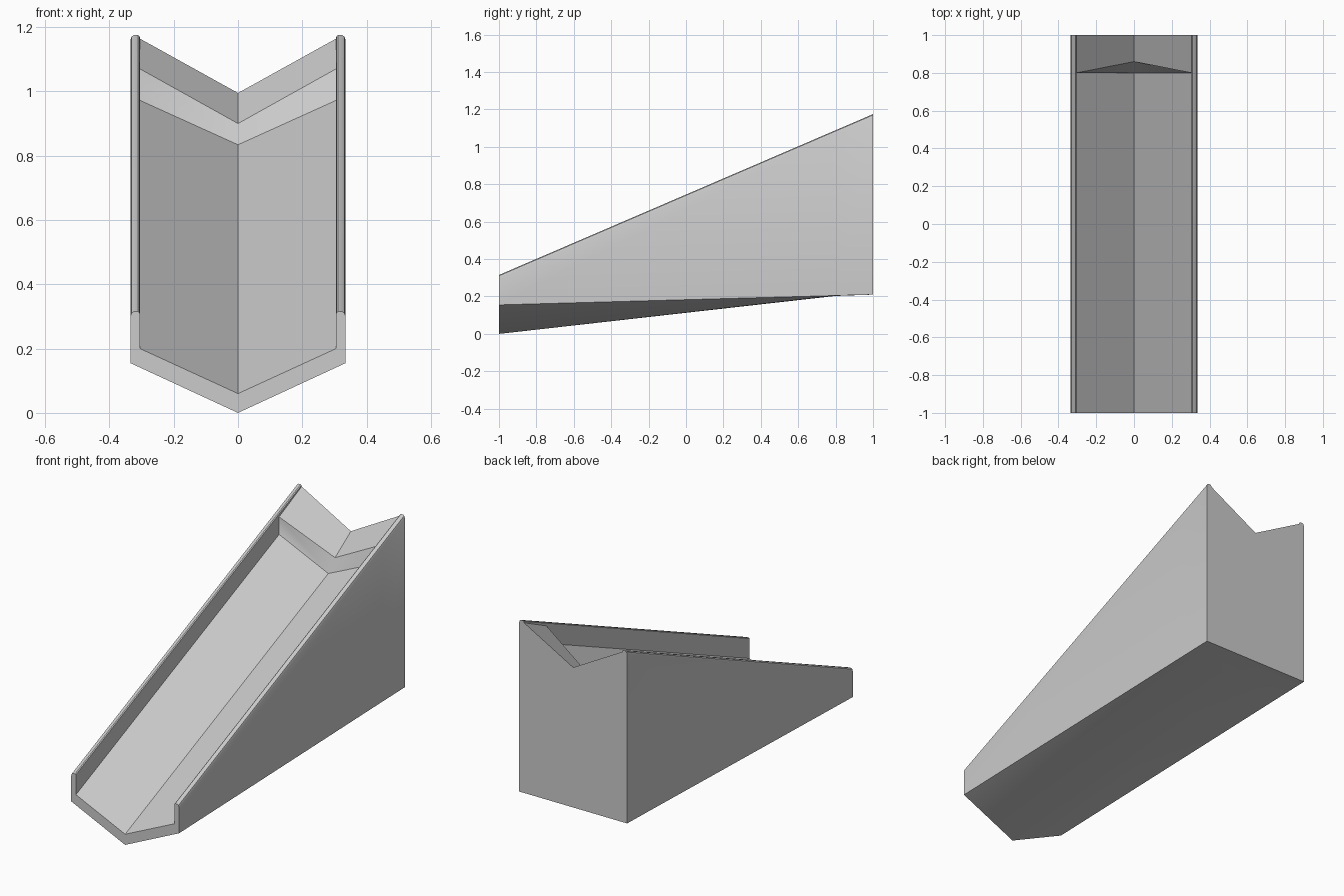
import bpy, bmesh

if "Cube" in bpy.data.objects:
    bpy.data.objects.remove(bpy.data.objects["Cube"])

SLOPE = 0.43          # rise of the rails and floor along y
W, IN = 0.335, 0.305  # outer and inner half width


def section(y, keel, side, floor_edge, floor_mid, mid_y):
    """Half profile from keel around the rail to the floor centre, then mirrored."""
    top = 0.315 + SLOPE * (y + 1)
    half = [(0, y, keel), (W, y, side),
            (W, y, top - 0.016), (W - 0.004, y, top - 0.005), (W - 0.011, y, top),
            (IN + 0.006, y, top), (IN + 0.001, y, top - 0.004), (IN, y, top - 0.01),
            (IN, y, floor_edge), (0, mid_y, floor_mid)]
    return half + [(-x, yy, z) for x, yy, z in reversed(half[1:-1])]


# Chute stations: front mouth, foot of riser, lip of riser, back end
stations = [
    section(-1.0, 0.0, 0.155, 0.20, 0.06, -1.0),
    section(0.8, 0.203, 0.205, 0.972, 0.834, 0.8),
    section(0.8, 0.203, 0.205, 1.07, 0.90, 0.86),
    section(1.0, 0.21, 0.21, 1.164, 0.995, 1.0),
]

# Loft the stations into a closed body
bm = bmesh.new()
loops = [[bm.verts.new(p) for p in s] for s in stations]
n = len(loops[0])
for a, b in zip(loops, loops[1:]):
    for i in range(n):
        j = (i + 1) % n
        bm.faces.new((a[i], a[j], b[j], b[i]))
bm.faces.new(loops[0])
bm.faces.new(loops[-1])
bmesh.ops.remove_doubles(bm, verts=bm.verts, dist=0.0005)
bmesh.ops.triangulate(bm, faces=[f for f in bm.faces if len(f.verts) > 4])
bmesh.ops.recalc_face_normals(bm, faces=bm.faces)

mesh = bpy.data.meshes.new("chute")
bm.to_mesh(mesh)
bm.free()
chute = bpy.data.objects.new("chute", mesh)
bpy.context.collection.objects.link(chute)

# Smooth shading with sharp edges kept
bpy.context.view_layer.objects.active = chute
chute.select_set(True)
bpy.ops.object.shade_smooth_by_angle(angle=0.6)
